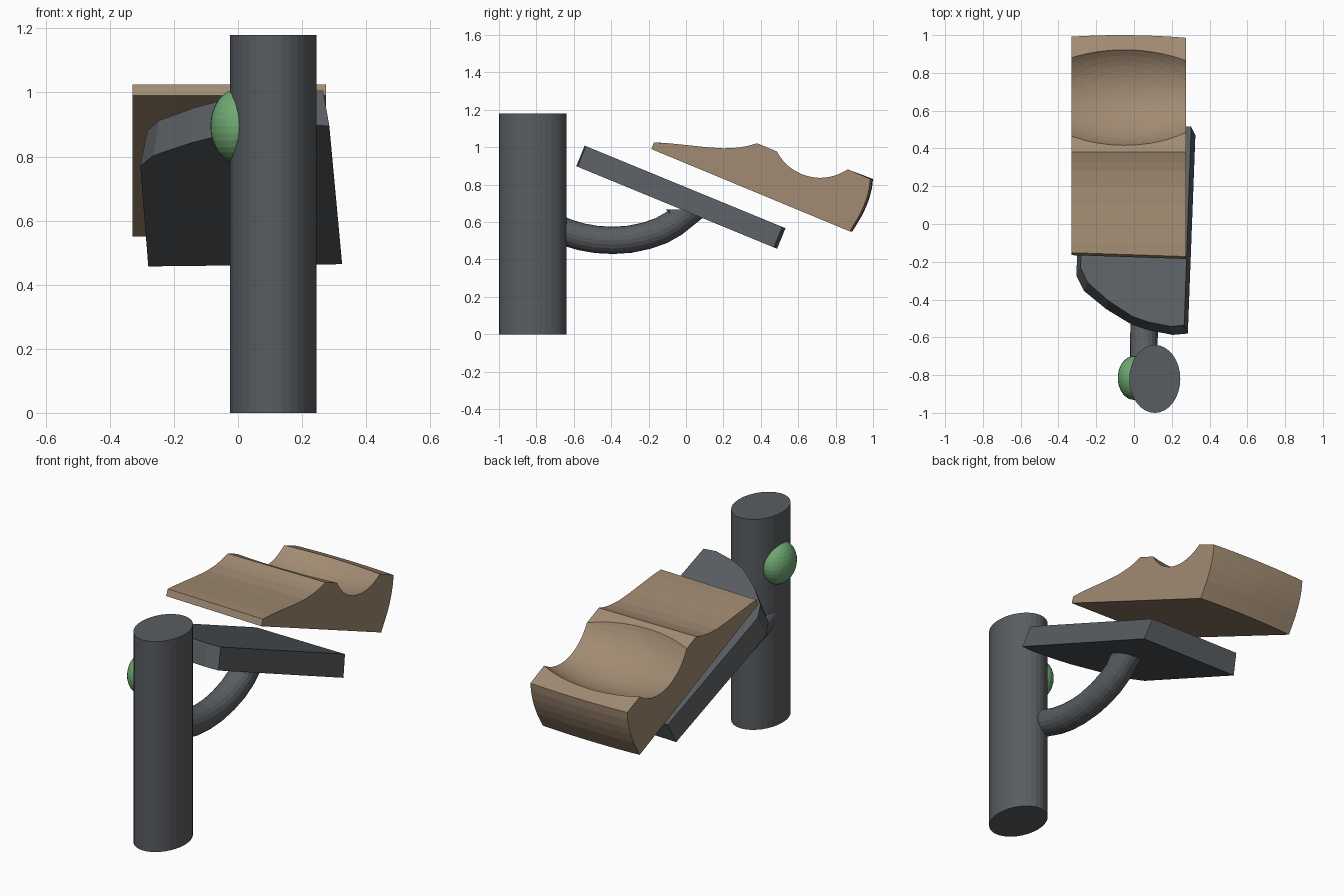
import bpy, bmesh, math
from mathutils import Vector

if "Cube" in bpy.data.objects:
    bpy.data.objects.remove(bpy.data.objects["Cube"])


def material(name, rgb):
    m = bpy.data.materials.new(name)
    m.diffuse_color = (*rgb, 1)
    m.use_nodes = True
    m.node_tree.nodes["Principled BSDF"].inputs["Base Color"].default_value = m.diffuse_color
    return m


DARK = material("dark_grey", (0.10, 0.11, 0.12))
TAN = material("tan", (0.36, 0.26, 0.17))
GREEN = material("green", (0.16, 0.40, 0.17))


def finish(name, bm, mat):
    bmesh.ops.recalc_face_normals(bm, faces=bm.faces)
    me = bpy.data.meshes.new(name)
    bm.to_mesh(me)
    bm.free()
    ob = bpy.data.objects.new(name, me)
    bpy.context.collection.objects.link(ob)
    me.materials.append(mat)
    return ob


def loft(name, rings, mat):
    """Skin closed rings of equal length and cap both ends."""
    bm = bmesh.new()
    rows = [[bm.verts.new(p) for p in r] for r in rings]
    n = len(rows[0])
    for a, b in zip(rows, rows[1:]):
        for i in range(n):
            j = (i + 1) % n
            bm.faces.new((a[i], a[j], b[j], b[i]))
    bm.faces.new(rows[0])
    bm.faces.new(rows[-1])
    return finish(name, bm, mat)


def ellipsoid(name, centre, radii, mat, u=32, v=16):
    bm = bmesh.new()
    bmesh.ops.create_uvsphere(bm, u_segments=u, v_segments=v, radius=1)
    for vert in bm.verts:
        vert.co = Vector(c + r * k for c, r, k in zip(centre, radii, vert.co))
    return finish(name, bm, mat)


# Upright post with an oval section
def oval(z, n=32):
    return [(0.11 + 0.135 * math.cos(math.tau * i / n),
             -0.82 + 0.18 * math.sin(math.tau * i / n), z) for i in range(n)]


loft("post", [oval(0), oval(1.18)], DARK)

# Green button on the side of the post
ellipsoid("button", (0.0, -0.815, 0.895), (0.086, 0.116, 0.116), GREEN)

# Sloping plate: underside outline, then the top offset along the slope normal
outline = [(0.325, 0.470), (-0.28, 0.487), (-0.305, -0.275), (-0.265, -0.354),
           (-0.148, -0.45), (-0.01, -0.534), (0.08, -0.563), (0.206, -0.587),
           (0.285, -0.58)]
bottom = [(x, y, 0.46 + 0.411 * (0.48 - y)) for x, y in outline]
top = [(0.01 + (x - 0.01) * 0.93, y + 0.045, z + 0.11) for x, y, z in bottom]
loft("support_plate", [bottom, top], DARK)

# Curved arm between post and plate, ending in a level cut
path = [(-0.80, 0.625), (-0.72, 0.58), (-0.64, 0.545), (-0.56, 0.521),
        (-0.48, 0.507), (-0.39, 0.502), (-0.30, 0.508), (-0.21, 0.527),
        (-0.13, 0.555), (-0.06, 0.595)]
rings, n, r = [], 20, 0.073
for k, (y, z) in enumerate(path):
    a, b = path[max(k - 1, 0)], path[min(k + 1, len(path) - 1)]
    t = Vector((b[0] - a[0], b[1] - a[1])).normalized() * r
    rings.append((0.05 + 0.01 * k / 9, y, z, -t.y, t.x))
rings.append((0.06, 0.018, 0.667, -0.128, 0.0))
loft("arm", [[(x + r * math.cos(math.tau * i / n),
               y + dy * math.sin(math.tau * i / n),
               z + dz * math.sin(math.tau * i / n)) for i in range(n)]
             for x, y, z, dy, dz in rings], DARK)

# Seat pad: side profile swept across x, with slanted front and bowed back
front = [(-0.185, 0.99), (-0.172, 1.025)]
upper = [(-0.10, 1.022), (0.0, 1.012), (0.10, 1.001), (0.20, 0.994),
         (0.28, 0.998), (0.33, 1.007), (0.38, 1.021), (0.487, 0.977), (0.86, 0.884)]
back = [(1.0, 0.83), (0.995, 0.785), (0.983, 0.735), (0.967, 0.69),
        (0.943, 0.638), (0.916, 0.593), (0.89, 0.55)]
stations = []
for i in range(11):
    x = -0.33 + 0.0605 * i
    slant, bow = 0.02 * (0.275 - x) / 0.605, -0.12 * (x + 0.07) ** 2
    stations.append([(x, y + slant, z) for y, z in front]
                    + [(x, y, z) for y, z in upper]
                    + [(x, y + bow, z) for y, z in back])
seat = loft("seat_pad", stations, TAN)

# Hollow scooped out of the seat pad
cutter = ellipsoid("scoop_cutter", (-0.05, 0.717, 1.097), (0.583, 0.314, 0.314), TAN, 48, 32)
cutter.hide_render = True
mod = seat.modifiers.new("scoop", 'BOOLEAN')
mod.operation, mod.solver, mod.object = 'DIFFERENCE', 'EXACT', cutter
bpy.context.view_layer.objects.active = seat
seat.select_set(True)
bpy.ops.object.modifier_apply(modifier=mod.name)
bpy.data.objects.remove(cutter)
